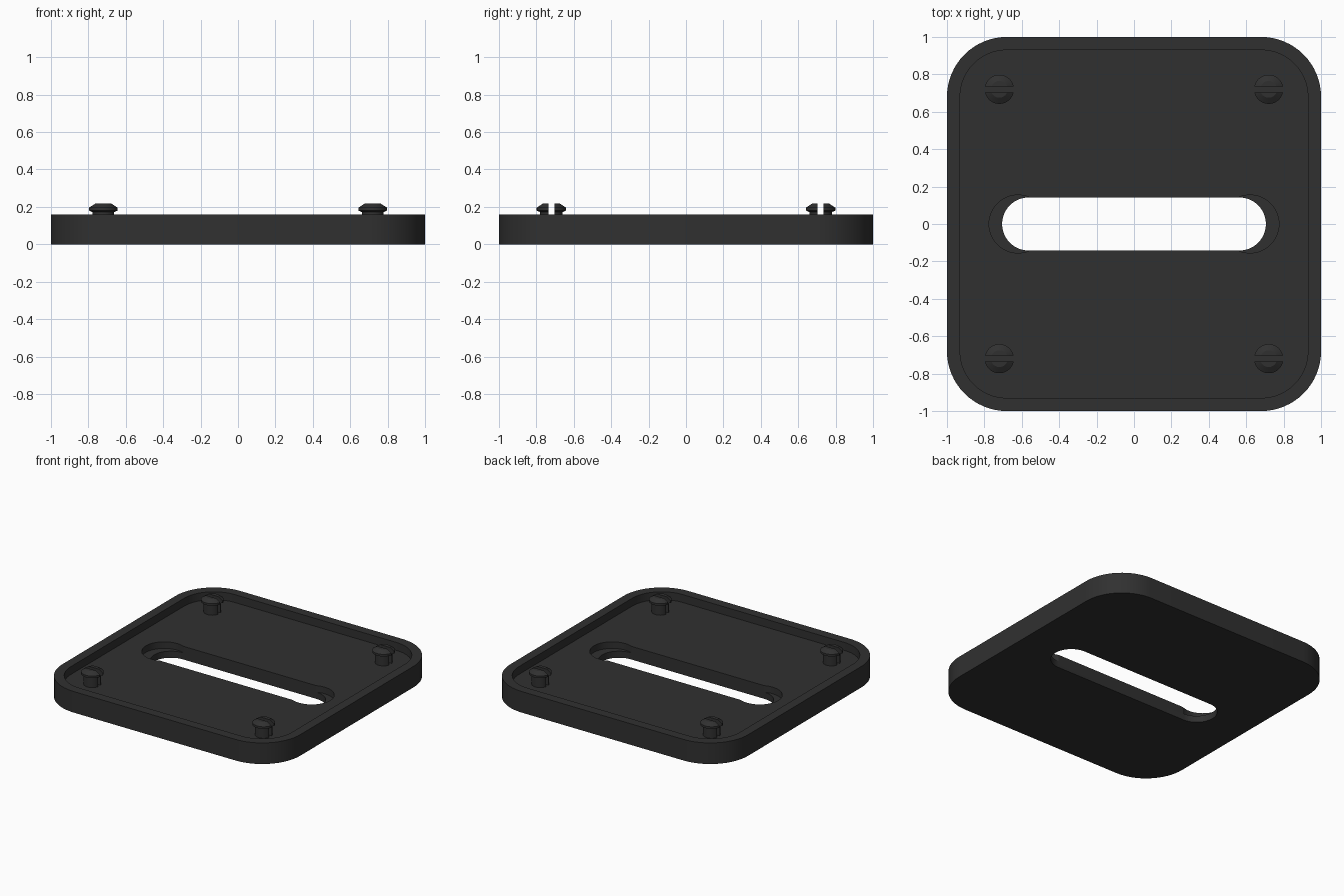
import bpy, bmesh, math

if "Cube" in bpy.data.objects:
    bpy.data.objects.remove(bpy.data.objects["Cube"])

HEIGHT, FLOOR, LEDGE = 0.16, 0.10, 0.05
PEG = 0.72

black = bpy.data.materials.new("black plastic")
black.diffuse_color = (0.03, 0.03, 0.03, 1)
black.use_nodes = True
black.node_tree.nodes["Principled BSDF"].inputs["Base Color"].default_value = black.diffuse_color


def add_object(name, bm):
    bmesh.ops.recalc_face_normals(bm, faces=bm.faces)
    mesh = bpy.data.meshes.new(name)
    bm.to_mesh(mesh)
    bm.free()
    mesh.materials.append(black)
    obj = bpy.data.objects.new(name, mesh)
    bpy.context.collection.objects.link(obj)
    return obj


def rounded_prism(name, hx, hy, r, z0, z1, steps=16, cx=0):
    """Rounded rectangle outline extruded from z0 to z1."""
    bm = bmesh.new()
    pts = []
    for q, (sx, sy) in enumerate([(1, 1), (-1, 1), (-1, -1), (1, -1)]):
        for i in range(steps + 1):
            a = math.pi / 2 * (q + i / steps)
            pts.append((cx + sx * (hx - r) + r * math.cos(a),
                        sy * (hy - r) + r * math.sin(a), z0))
    face = bm.faces.new([bm.verts.new(p) for p in pts])
    top = bmesh.ops.extrude_face_region(bm, geom=[face])["geom"]
    for v in top:
        if isinstance(v, bmesh.types.BMVert):
            v.co.z = z1
    bmesh.ops.remove_doubles(bm, verts=bm.verts, dist=1e-5)
    return add_object(name, bm)


def lathe(name, profile, x, y, sides=32):
    """Revolve (radius, z) points about a vertical axis at x, y."""
    bm = bmesh.new()
    rings = []
    for r, z in profile:
        rings.append([bm.verts.new((x + r * math.cos(2 * math.pi * i / sides),
                                    y + r * math.sin(2 * math.pi * i / sides), z))
                      for i in range(sides)])
    for a, b in zip(rings, rings[1:]):
        for i in range(sides):
            j = (i + 1) % sides
            bm.faces.new((a[i], a[j], b[j], b[i]))
    bm.faces.new(rings[0])
    bm.faces.new(rings[-1])
    return add_object(name, bm)


def cut(obj, cutter):
    mod = obj.modifiers.new("cut", 'BOOLEAN')
    mod.operation = 'DIFFERENCE'
    mod.solver = 'EXACT'
    mod.object = cutter
    bpy.context.view_layer.objects.active = obj
    bpy.ops.object.modifier_apply(modifier=mod.name)
    bpy.data.objects.remove(cutter)


def smooth(obj):
    bpy.ops.object.select_all(action='DESELECT')
    obj.select_set(True)
    bpy.context.view_layer.objects.active = obj
    bpy.ops.object.shade_smooth_by_angle(angle=math.radians(25))


# Shallow tray with a raised rim
tray = rounded_prism("tray", 1, 1, 0.32, 0, HEIGHT)
cut(tray, rounded_prism("tray_pocket", 0.93, 0.93, 0.25, FLOOR, 0.3))

# Through slot, with a round step at each end
cut(tray, rounded_prism("slot_cutter", 0.705, 0.142, 0.142, -0.1, 0.3))
for s in (-1, 1):
    cut(tray, rounded_prism("step_cutter", 0.155, 0.155, 0.155, LEDGE, 0.3, cx=s * 0.62))
smooth(tray)

# Split snap pegs in the corners
peg_profile = [(0.06, FLOOR - 0.01), (0.06, 0.172), (0.078, 0.18),
               (0.078, 0.196), (0.045, 0.218)]
for sx, side in ((-1, "left"), (1, "right")):
    for sy, end in ((-1, "front"), (1, "back")):
        peg = lathe(f"peg_{end}_{side}", peg_profile, sx * PEG, sy * PEG)
        bm = bmesh.new()
        bmesh.ops.create_cube(bm, size=1)
        for v in bm.verts:
            v.co = (sx * PEG + v.co.x * 0.3, sy * PEG + v.co.y * 0.032,
                    FLOOR + 0.2 * (v.co.z + 0.5))
        cut(peg, add_object("peg_gap", bm))
        smooth(peg)
